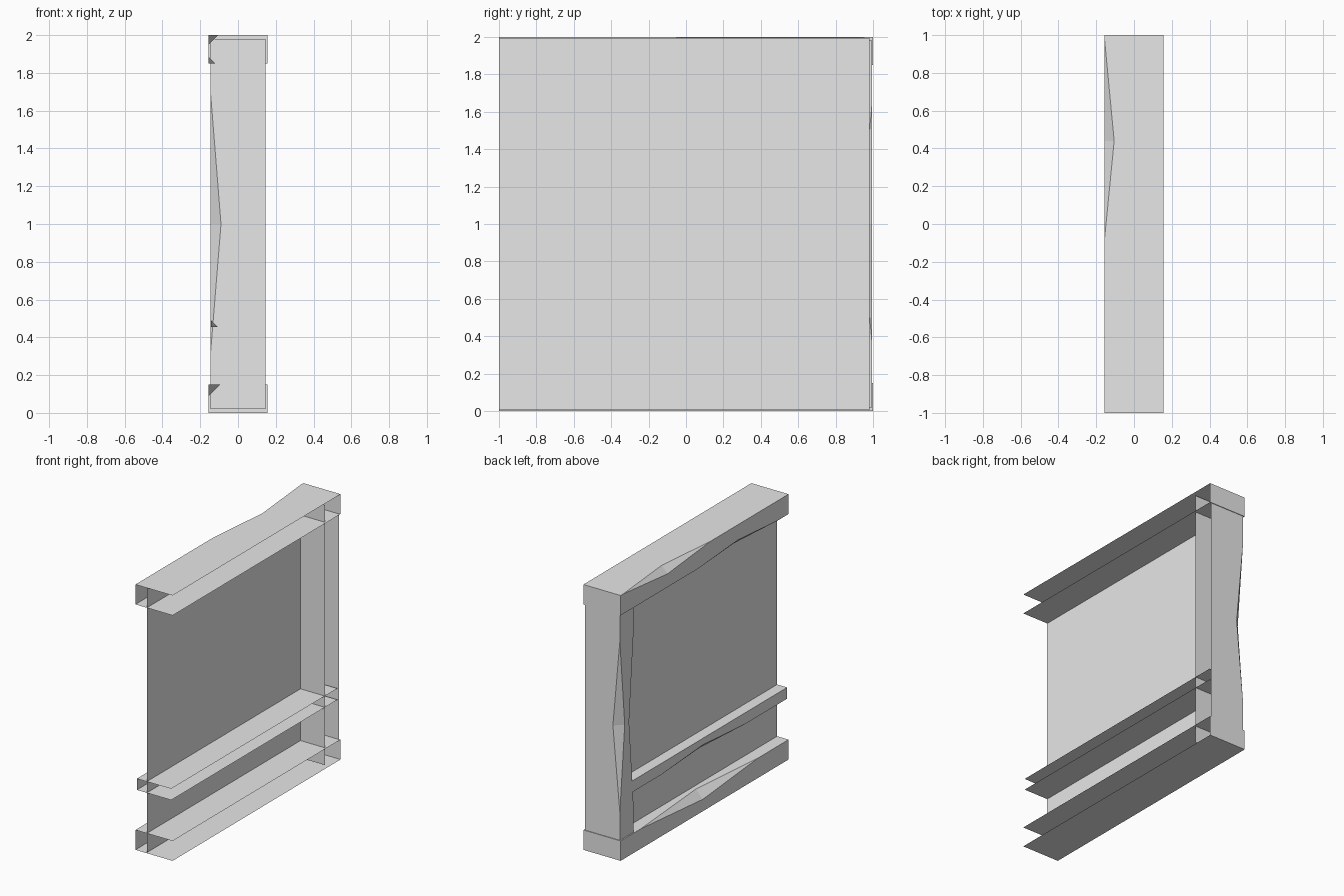
import bpy
import bmesh

cube = bpy.data.objects.get("Cube")
if cube:
    bpy.data.objects.remove(cube, do_unlink=True)

grey = bpy.data.materials.new("plain_grey")
grey.use_nodes = True
grey.diffuse_color = (0.8, 0.8, 0.8, 1)
grey.node_tree.nodes["Principled BSDF"].inputs["Base Color"].default_value = (0.8, 0.8, 0.8, 1)


def add_object(name, faces):
    """Make a flat-shaded object from polygons, with normals turned to the -x side."""
    bm = bmesh.new()
    for points in faces:
        bm.faces.new([bm.verts.new(p) for p in points])
    bmesh.ops.remove_doubles(bm, verts=bm.verts, dist=0.0001)
    bmesh.ops.recalc_face_normals(bm, faces=bm.faces)
    bm.normal_update()
    side = min(bm.faces, key=lambda f: f.calc_center_median().x)
    if side.normal.x > 0:
        bmesh.ops.reverse_faces(bm, faces=bm.faces)
    mesh = bpy.data.meshes.new(name)
    bm.to_mesh(mesh)
    bm.free()
    mesh.materials.append(grey)
    obj = bpy.data.objects.new(name, mesh)
    bpy.context.collection.objects.link(obj)


def channel(name, place, start, end, low, high, half, low_chip=None, high_chip=None, cap=False):
    """Timber open towards +x, with chipped long edges on -x.
    place(x, along, across) gives the position; a chip is (first, peak, last, depth)."""
    faces = []
    outlines = []
    for t, inward, chip in ((low, 1, low_chip), (high, -1, high_chip)):
        wall = [(-half, start, t)]
        outline = [(-half, start, t)]
        if chip:
            first, peak, last, depth = chip
            a, b = (-half, first, t), (-half, last, t)
            in_x = (-half + depth, peak, t)
            in_t = (-half, peak, t + inward * depth)
            wall += [a, in_x, b]
            outline += [a, in_t, b]
            faces += [[a, in_x, in_t], [b, in_t, in_x]]
        wall += [(-half, end, t), (half, end, t), (half, start, t)]
        outline.append((-half, end, t))
        faces.append(wall)
        outlines.append(outline)
    faces.append(outlines[0] + outlines[1][::-1])
    if cap:
        faces.append([(-half, end, low), (half, end, low), (half, end, high), (-half, end, high)])
    add_object(name, [[place(*p) for p in f] for f in faces])


def lying(x, along, across):
    return (x, along, across)


def standing(x, along, across):
    return (x, across, along)


# Horizontal beams
channel("top_beam", lying, -1, 1, 1.85, 2, 0.155,
        low_chip=(-0.88, -0.4, 0.08, 0.035), high_chip=(-0.07, 0.44, 0.97, 0.05), cap=True)
channel("middle_rail", lying, -1, 0.98, 0.455, 0.54, 0.143, low_chip=(-0.5, 0, 0.5, 0.035))
channel("bottom_beam", lying, -1, 1, 0, 0.15, 0.155,
        high_chip=(-0.64, 0.02, 0.76, 0.06), cap=True)

# Upright post at the back end
channel("back_post", standing, 0.02, 1.98, 0.83, 0.995, 0.145,
        low_chip=(0.32, 1, 1.69, 0.055), high_chip=(0.36, 1, 1.65, 0.058))

# Thin wall sheet inside the frame
X = -0.06
add_object("wall_panel", [[(X, -1, 0.005), (X, -1, 1.995), (X, 0.98, 1.995), (X, 0.98, 0.005)]])
